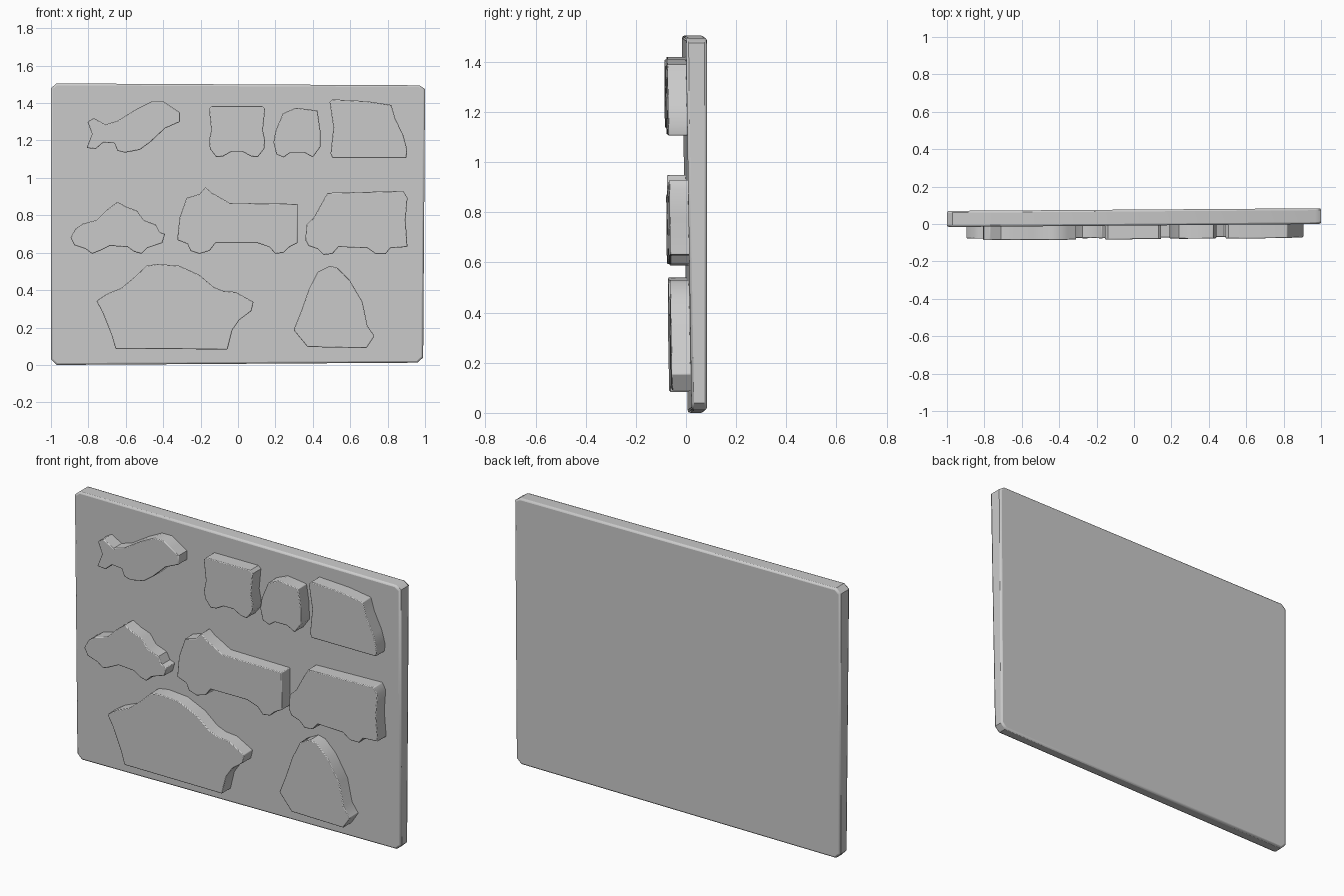
import bpy, bmesh, math


def front(x, z):
    # the board leans very slightly
    return 0.003 + 0.008 * x - 0.015 * (z - 0.75)


def back(x, z):
    return 0.077 + 0.007 * x


def slab(name, outline, y_front, y_back, bevel, segments):
    """Extrude an x-z outline between two sloped planes, with softened edges."""
    bm = bmesh.new()
    near = [bm.verts.new((x, y_front(x, z), z)) for x, z in outline]
    far = [bm.verts.new((x, y_back(x, z), z)) for x, z in outline]
    bm.faces.new(near)
    bm.faces.new(far[::-1])
    n = len(outline)
    for i in range(n):
        j = (i + 1) % n
        bm.faces.new((near[i], far[i], far[j], near[j]))
    bmesh.ops.recalc_face_normals(bm, faces=bm.faces)
    mesh = bpy.data.meshes.new(name)
    bm.to_mesh(mesh)
    bm.free()
    obj = bpy.data.objects.new(name, mesh)
    bpy.context.collection.objects.link(obj)
    mod = obj.modifiers.new("soft_edges", 'BEVEL')
    mod.width = bevel
    mod.segments = segments
    mod.limit_method = 'ANGLE'
    mod.angle_limit = math.radians(60)
    bpy.ops.object.select_all(action='DESELECT')
    obj.select_set(True)
    bpy.context.view_layer.objects.active = obj
    bpy.ops.object.shade_smooth_by_angle(angle=math.radians(40))
    return obj


def piece(name, outline):
    # raised puzzle piece, sunk a little into the board
    slab(name, outline,
         lambda x, z: front(x, z) - 0.075,
         lambda x, z: front(x, z) + 0.025, 0.004, 2)


# backing board with clipped corners
c = 0.03
slab("board", [(-1 + c, 0), (0.99 - c, 0.012), (0.99, 0.04), (1, 1.475),
               (1 - c, 1.495), (-1 + c, 1.505), (-1, 1.48), (-1, c)],
     front, back, 0.01, 2)

# top row
piece("plane_piece", [
    (-.81, 1.16), (-.78, 1.235), (-.805, 1.30), (-.77, 1.32), (-.71, 1.285),
    (-.645, 1.305), (-.54, 1.37), (-.46, 1.41), (-.40, 1.41), (-.355, 1.38),
    (-.31, 1.35), (-.31, 1.30), (-.39, 1.265), (-.47, 1.19), (-.525, 1.15),
    (-.605, 1.135), (-.645, 1.145), (-.66, 1.185), (-.72, 1.19), (-.76, 1.155)])

# bus seen head-on: one half mirrored about its centre line
half = [(.03, 1.14), (.075, 1.115), (.11, 1.11), (.145, 1.155),
        (.15, 1.20), (.138, 1.255), (.15, 1.37), (.135, 1.385)]
mid = -0.005
piece("bus_piece", [(mid + x, z) for x, z in half]
      + [(mid - x, z) for x, z in reversed(half)])

piece("small_car_piece", [
    (.20, 1.25), (.24, 1.345), (.31, 1.375), (.425, 1.36), (.44, 1.255),
    (.44, 1.165), (.40, 1.11), (.355, 1.135), (.28, 1.135), (.245, 1.11),
    (.205, 1.125), (.19, 1.19)])
piece("train_piece", [
    (.49, 1.405), (.505, 1.42), (.69, 1.41), (.82, 1.39), (.84, 1.32),
    (.885, 1.225), (.905, 1.15), (.90, 1.107), (.505, 1.107), (.495, 1.13),
    (.51, 1.27)])

# middle row
piece("car_piece", [
    (-.895, .68), (-.87, .727), (-.83, .755), (-.755, .775), (-.70, .83),
    (-.645, .872), (-.595, .845), (-.54, .825), (-.505, .775), (-.44, .75),
    (-.42, .71), (-.39, .70), (-.405, .652), (-.485, .625), (-.515, .594),
    (-.555, .605), (-.59, .63), (-.685, .637), (-.74, .61), (-.78, .594),
    (-.815, .62), (-.875, .64)])
piece("truck_piece", [
    (-.325, .668), (-.313, .786), (-.275, .893), (-.205, .914), (-.174, .95),
    (-.14, .92), (-.11, .904), (-.045, .866), (.318, .861), (.318, .652),
    (.275, .63), (.243, .60), (.20, .594), (.168, .63), (.104, .652),
    (-.12, .652), (-.152, .61), (-.206, .594), (-.254, .61), (-.27, .647)])
piece("van_piece", [
    (.36, .668), (.366, .75), (.404, .786), (.463, .893), (.48, .92),
    (.885, .93), (.906, .893), (.896, .775), (.906, .631), (.815, .625),
    (.79, .594), (.735, .594), (.692, .625), (.537, .631), (.505, .594),
    (.457, .588), (.425, .62), (.377, .636)])

# bottom row
piece("ship_piece", [
    (-.757, .342), (-.70, .38), (-.623, .412), (-.553, .47), (-.49, .53),
    (-.43, .54), (-.313, .53), (-.206, .481), (-.131, .417), (-.078, .396),
    (-.013, .39), (.045, .358), (.083, .337), (.072, .289), (.008, .241),
    (-.03, .187), (-.056, .083), (-.655, .086), (-.676, .16), (-.725, .283)])
piece("sailboat_piece", [
    (.297, .187), (.334, .278), (.377, .40), (.425, .497), (.49, .53),
    (.532, .519), (.596, .455), (.666, .337), (.692, .209), (.73, .155),
    (.687, .09), (.372, .096)])
